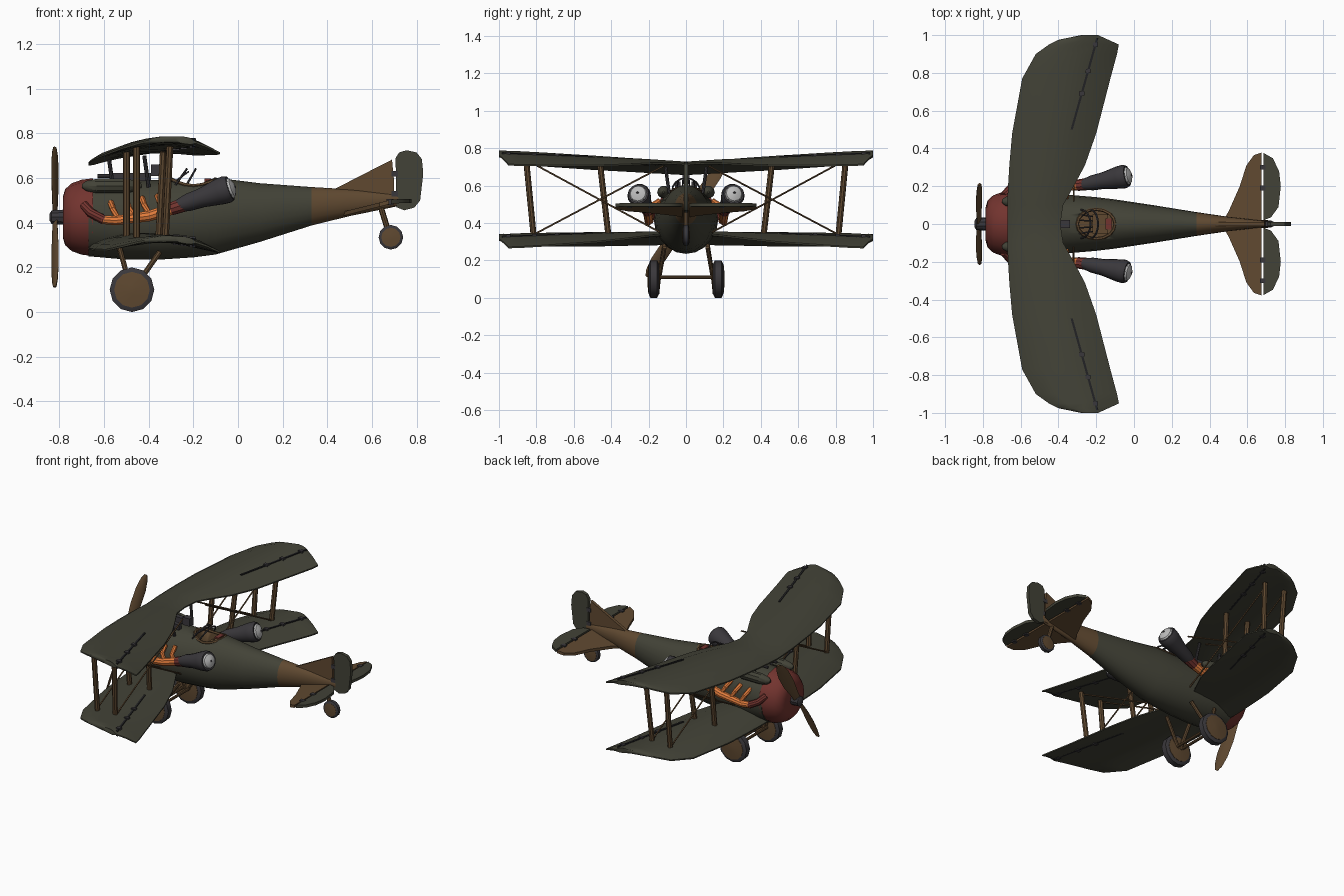
import bpy, bmesh
from math import pi, sin, cos, radians
from mathutils import Vector as V

cube = bpy.data.objects.get("Cube")
if cube:
    bpy.data.objects.remove(cube)


def material(name, rgb):
    m = bpy.data.materials.new(name)
    m.use_nodes = True
    m.diffuse_color = (*rgb, 1)
    m.node_tree.nodes["Principled BSDF"].inputs["Base Color"].default_value = (*rgb, 1)
    return m


GREEN = material("olive green", (.055, .055, .038))
BROWN = material("wood brown", (.115, .066, .03))
RED = material("dull red", (.17, .034, .028))
ORANGE = material("hot orange", (.75, .2, .045))
GREY = material("dark metal", (.042, .039, .044))
BLACK = material("seam black", (.016, .016, .018))
PALE = material("pale glass", (.5, .5, .5))


def finish(name, bm, mats, rule=None, smooth=35):
    bmesh.ops.recalc_face_normals(bm, faces=bm.faces)
    for f in bm.faces:
        f.smooth = True
        if rule:
            f.material_index = rule(f.calc_center_median())
    me = bpy.data.meshes.new(name)
    bm.to_mesh(me)
    bm.free()
    me.set_sharp_from_angle(angle=radians(smooth))
    for m in mats:
        me.materials.append(m)
    ob = bpy.data.objects.new(name, me)
    bpy.context.collection.objects.link(ob)
    return ob


def loft(name, rings, mats, rule=None, smooth=35):
    """Skin closed rings of points and cap both ends."""
    bm = bmesh.new()
    rows = [[bm.verts.new(p) for p in r] for r in rings]
    n = len(rows[0])
    for a, b in zip(rows, rows[1:]):
        for i in range(n):
            bm.faces.new((a[i], a[(i + 1) % n], b[(i + 1) % n], b[i]))
    bm.faces.new(rows[0])
    bm.faces.new(rows[-1])
    return finish(name, bm, mats, rule, smooth)


def tube(name, path, mat, n=10, smooth=35):
    """Round tube through (point, radius) pairs."""
    pts = [V(p) for p, r in path]
    rings = []
    for i, (p, r) in enumerate(path):
        d = pts[min(i + 1, len(pts) - 1)] - pts[max(i - 1, 0)]
        q = d.to_track_quat('Z', 'Y')
        rings.append([pts[i] + q @ V((r * cos(2 * pi * k / n), r * sin(2 * pi * k / n), 0)) for k in range(n)])
    return loft(name, rings, [mat], smooth=smooth)


def rod(name, a, b, r, mat, n=8):
    return tube(name, [(a, r), (b, r)], mat, n)


def plate(name, outline, place, offset, mat):
    """Flat panel from a 2D outline, thickened both ways by offset."""
    return loft(name, [[place(u, v) + offset * s for u, v in outline] for s in (-1, 1)], [mat])


def box(name, c, size, mat):
    bm = bmesh.new()
    bmesh.ops.create_cube(bm, size=1)
    for v in bm.verts:
        v.co = V(c) + v.co * V(size)
    return finish(name, bm, [mat])


# Fuselage: x, half width, bottom, top
STATIONS = [(-.67, .172, .25, .585), (-.5, .165, .235, .59), (-.35, .155, .235, .592), (-.2, .142, .245, .595),
            (-.1, .13, .258, .602), (.1, .1, .315, .577), (.33, .063, .388, .56), (.5, .038, .43, .55),
            (.72, .012, .475, .53)]
N = 20
rings = [[V((x, w * cos(2 * pi * k / N), (lo + hi) / 2 + (hi - lo) / 2 * sin(2 * pi * k / N))) for k in range(N)]
         for x, w, lo, hi in STATIONS]
fuselage = loft("fuselage", rings, [GREEN, BROWN], lambda c: int(c.x > .33))

# Cockpit opening
rim = [V((-.2 + .1 * cos(2 * pi * k / 16), .078 * sin(2 * pi * k / 16), 0)) for k in range(16)]
cutter = loft("cockpit_cutter", [[p + V((0, 0, z)) for p in rim] for z in (.48, .7)], [GREEN, BROWN], lambda c: 1)
cutter.hide_render = True
mod = fuselage.modifiers.new("cockpit", 'BOOLEAN')
mod.operation, mod.object, mod.solver = 'DIFFERENCE', cutter, 'EXACT'
mod.material_mode = 'INDEX'
baked = bpy.data.meshes.new_from_object(fuselage.evaluated_get(bpy.context.evaluated_depsgraph_get()))
fuselage.modifiers.clear()
fuselage.data = baked
bpy.data.objects.remove(cutter)


def skin(y):
    return .42 + .175 * (1 - (y / .14) ** 2) ** .5


edge = [(p.x, p.y, skin(p.y)) for p in rim]
tube("cockpit_rim", [(p, .009) for p in edge + edge[:1]], BROWN, 6)
box("seat", (-.17, 0, .51), (.1, .1, .05), BROWN)
box("seat_back", (-.13, 0, .55), (.025, .1, .08), BROWN)
box("seat_cushion", (-.135, 0, .585), (.03, .06, .025), RED)

# Windscreen frame
for i, (x, lean) in enumerate([(-.28, .05), (-.23, .04)]):
    arch = [((x + lean * sin(t), .075 * cos(t), .57 + .07 * sin(t)), .005) for t in [pi * k / 8 for k in range(9)]]
    tube(f"windscreen_arch_{i}", arch, GREY, 6)
for y in (-.05, -.02, .02, .05):
    rod("windscreen_bar", (-.29, y, .58), (-.22, y * .8, .63), .004, GREY, 6)

# Engine cowl, hub and propeller
tube("engine_cowl", [((x, 0, .425), r) for x, r in
                     [(-.785, .09), (-.775, .125), (-.745, .152), (-.7, .168), (-.65, .174)]], RED, 16)
tube("propeller_hub", [((x, 0, .425), r) for x, r in [(-.845, .015), (-.835, .032), (-.77, .036)]], GREY, 10)
along, across = V((0, .56, .83)), V((0, .83, -.56))
for s in (1, -1):
    chord = across * .9 + V((.42 * s, 0, 0))
    thick = across.cross(along).normalized()
    blade = [[V((-.82, 0, .425)) + along * (r * s) + chord * (w * cos(pi * k / 4)) + thick * (.007 * sin(pi * k / 4))
              for k in range(8)] for r, w in [(0, .02), (.08, .026), (.18, .038), (.28, .038), (.345, .026), (.376, .008)]]
    loft("propeller_blade", blade, [BROWN])

# Wings: span position, leading edge, trailing edge
PLAN = [(0, -.67, -.39), (.1, -.67, -.375), (.18, -.668, -.33), (.31, -.66, -.26), (.48, -.645, -.2),
        (.77, -.592, -.125), (.9, -.52, -.09), (.95, -.45, -.08), (.975, -.4, -.135), (1, -.28, -.19)]


def wing_z(x, y, base, rise):
    u = (x + .67 - .13 * y * y) / (.5 - .04 * abs(y))
    return base + rise * abs(y) + .22 * u * (1 - u)


STEPS = (0, .08, .25, .5, .75, 1)
for name, base, rise in (("upper", .66, .06), ("lower", .288, -.015)):
    rings = []
    for y, le, te in [(-y, a, b) for y, a, b in PLAN[:0:-1]] + PLAN:
        ring = []
        for side, steps in ((1, STEPS), (-1, STEPS[::-1])):
            for t in steps:
                x = le + (te - le) * t
                h = .004 + .012 * (4 * t * (1 - t)) ** .5
                ring.append(V((x, y, wing_z(x, y, base, rise) + side * h)))
        rings.append(ring)
    loft(name + "_wing", rings, [GREEN], smooth=40)
    # Aileron seams and hinges
    for s in (1, -1):
        def hinge_x(y):
            return -.33 + .28 * (y - .5)
        seam = []
        for y in (.5, .6, .7, .8, .9, .985):
            x, z = hinge_x(y), wing_z(hinge_x(y), y, base, rise)
            seam.append([V((x + dx, s * y, z + dz)) for dx, dz in
                         [(-.006, -.018), (.006, -.018), (.006, .018), (-.006, .018)]])
        loft(name + "_aileron_seam", seam, [BLACK])
        for y in (.69, .81, .95):
            box(name + "_aileron_hinge", (hinge_x(y), s * y, wing_z(hinge_x(y), y, base, rise)),
                (.028, .022, .046), GREY)

for s in (1, -1):
    # Wing struts and crossed bracing wires
    for x, lean, top, low in ((-.455, 0, .855, .815), (-.315, .01, .855, .815), (-.5, 0, .46, .415), (-.345, .01, .46, .415)):
        rod("wing_strut", (x - lean, s * low, .335), (x + lean, s * top, .715 + .06 * (top - .4)), .016, BROWN)
    for x in (-.46, -.32):
        rod("bracing_wire", (x, s * .84, .73), (x, s * .12, .34), .005, BROWN, 5)
        rod("bracing_wire", (x, s * .82, .335), (x, s * .12, .705), .005, BROWN, 5)
    for x in (-.58, -.42):
        rod("centre_strut", (x + .02, s * .09, .56), (x, s * .11, .7), .009, GREY)
    # Gun and cylinder fairing
    box("gun_body", (-.48, s * .045, .605), (.18, .03, .035), GREY)
    rod("gun_barrel", (-.57, s * .045, .61), (-.63, s * .045, .61), .009, GREY)
    tube("cylinder_fairing", [((x, s * .12, .565), r) for x, r in
                              [(-.7, .008), (-.68, .024), (-.63, .034), (-.5, .034), (-.45, .022), (-.43, .006)]], GREEN)
    # Exhaust manifold
    tube("exhaust_elbow", [((-.69, s * .15, .48), .02), ((-.66, s * .185, .445), .021), ((-.6, s * .195, .412), .022)], RED)
    tube("exhaust_pipe", [((-.61, s * .195, .414), .02), ((-.55, s * .2, .41), .022), ((-.4, s * .2, .43), .025),
                          ((-.27, s * .205, .47), .028)], ORANGE)
    tube("exhaust_collar", [((-.3, s * .205, .462), .03), ((-.22, s * .215, .488), .034)], RED)
    for i in range(4):
        x = -.56 + .07 * i
        tube("exhaust_stub", [((x + .02, s * .2, .42 + .01 * i), .014), ((x, s * .19, .46 + .01 * i), .014),
                              ((x - .01, s * .14, .49 + .01 * i), .014)], ORANGE, 8)
    # Flared nozzle with a ribbed glass end
    start, axis = V((-.27, s * .208, .475)), V((.235, s * .047, .08))
    tube("nozzle", [(start + axis * t, r) for t, r in
                    [(0, .028), (.2, .04), (.45, .044), (.8, .06), (.93, .063), (1, .056)]], GREY, 14)
    tube("nozzle_glass", [(start + axis * t, r) for t, r in [(.98, .05), (1.04, .042), (1.09, .015)]], PALE, 12)
    q = axis.to_track_quat('Z', 'Y')
    for k in range(4):
        rib = q @ V((cos(pi * k / 4), sin(pi * k / 4), 0)) * .048
        mid = start + axis * 1.1
        tube("nozzle_rib", [(start + axis + rib, .002), (mid, .002), (start + axis - rib, .002)], GREY, 4)
    # Main wheels and legs
    tube("tyre", [((-.475, s * .172 + y, .1), r) for y, r in
                  [(-.027, .082), (-.018, .1), (.018, .1), (.027, .082)]], GREY, 12)
    tube("wheel_disc", [((-.475, s * .172 + y, .1), r) for y, r in
                        [(-.035, .02), (-.029, .08), (.029, .08), (.035, .02)]], BROWN, 12)
    rod("front_leg", (-.53, s * .115, .285), (-.48, s * .145, .1), .012, BROWN)
    rod("rear_leg", (-.35, s * .115, .27), (-.47, s * .145, .1), .012, BROWN)

    # Tailplane and elevator
    def tail(x, y):
        return V((x, s * y, .445 + .25 * (min(x, .7) - .49)))
    plate("tailplane", [(.46, 0), (.5, .065), (.56, .2), (.595, .31), (.635, .365), (.676, .378), (.676, 0)],
          tail, V((0, 0, .009)), BROWN)
    plate("elevator", [(.686, .02), (.686, .376), (.735, .348), (.768, .28), (.777, .2), (.765, .09), (.725, .035)],
          tail, V((0, 0, .009)), GREEN)
    for y in (.19, .3):
        box("elevator_hinge", tail(.681, y), (.03, .025, .028), GREY)

box("gun_sight", (-.365, 0, .635), (.05, .04, .05), GREY)
for x in (-.495, -.455):
    rod("axle", (x, -.16, .11), (x, .16, .11), .009, BROWN)


# Fin and rudder
def upright(x, z):
    return V((x, 0, z))


plate("fin", [(.4, .54), (.44, .555), (.69, .683), (.698, .6), (.698, .475), (.5, .46)], upright, V((0, .01, 0)), BROWN)
plate("rudder", [(.71, .47), (.706, .69), (.722, .715), (.755, .725), (.8, .715), (.824, .685), (.83, .62),
                 (.816, .5), (.79, .468), (.745, .456)], upright, V((0, .011, 0)), GREEN)
for z in (.53, .62):
    box("rudder_hinge", (.702, 0, z), (.03, .028, .025), GREY)

# Tail wheel
rod("tail_leg", (.64, 0, .47), (.68, 0, .34), .013, BROWN)
tube("tail_tyre", [((.685, y, .335), r) for y, r in [(-.017, .045), (-.011, .055), (.011, .055), (.017, .045)]], GREY, 12)
tube("tail_disc", [((.685, y, .335), r) for y, r in [(-.021, .012), (-.018, .043), (.018, .043), (.021, .012)]], BROWN, 12)
